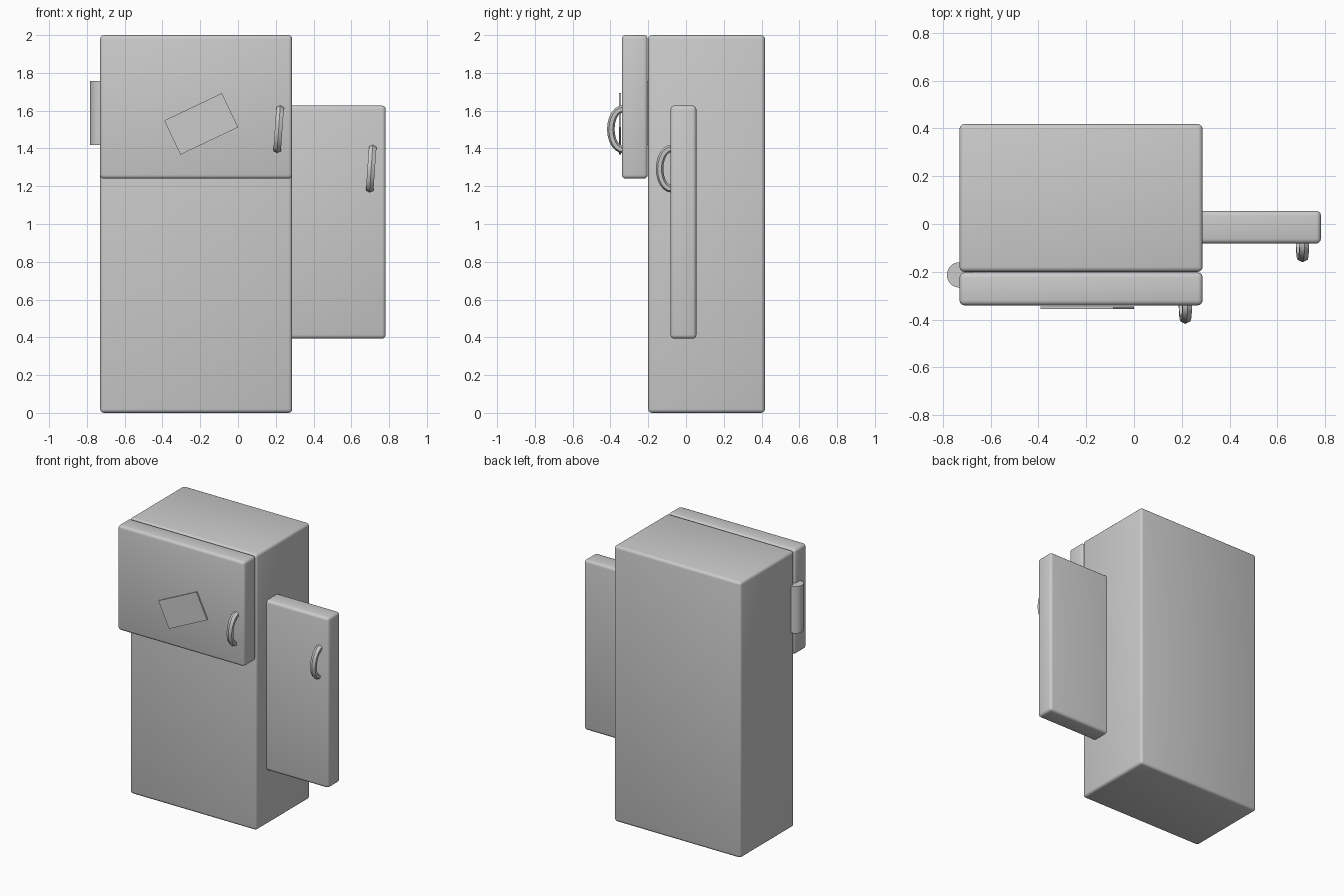
import bpy, bmesh, math
from mathutils import Matrix

if "Cube" in bpy.data.objects:
    bpy.data.objects.remove(bpy.data.objects["Cube"])


def finish(ob, angle=35):
    bpy.ops.object.select_all(action='DESELECT')
    bpy.context.view_layer.objects.active = ob
    ob.select_set(True)
    bpy.ops.object.shade_smooth_by_angle(angle=math.radians(angle))


def box(name, lo, hi, bevel=0.0, tilt=0.0):
    size = [b - a for a, b in zip(lo, hi)]
    mid = [(a + b) / 2 for a, b in zip(lo, hi)]
    bm = bmesh.new()
    bmesh.ops.create_cube(bm, size=1, matrix=Matrix.Diagonal((*size, 1)))
    if bevel:
        bmesh.ops.bevel(bm, geom=bm.edges[:], offset=bevel, segments=3,
                        profile=0.5, affect='EDGES')
    me = bpy.data.meshes.new(name)
    bm.to_mesh(me)
    bm.free()
    ob = bpy.data.objects.new(name, me)
    ob.location = mid
    ob.rotation_euler.y = tilt
    bpy.context.collection.objects.link(ob)
    finish(ob)
    return ob


def handle(name, loc, major=24, minor=6):
    # oval ring standing in the YZ plane, half sunk into its door
    bm = bmesh.new()
    rings = []
    for i in range(major):
        a = math.tau * i / major
        ring = []
        for j in range(minor):
            b = math.tau * j / minor
            y = (0.063 + 0.020 * math.cos(b)) * math.cos(a)
            z = (0.107 + 0.020 * math.cos(b)) * math.sin(a)
            ring.append(bm.verts.new((0.023 * math.sin(b), y, z)))
        rings.append(ring)
    for i in range(major):
        r, s = rings[i], rings[(i + 1) % major]
        for j in range(minor):
            k = (j + 1) % minor
            bm.faces.new((r[j], s[j], s[k], r[k]))
    bmesh.ops.recalc_face_normals(bm, faces=bm.faces[:])
    me = bpy.data.meshes.new(name)
    bm.to_mesh(me)
    bm.free()
    ob = bpy.data.objects.new(name, me)
    ob.location = loc
    ob.rotation_euler.y = math.radians(4)
    bpy.context.collection.objects.link(ob)
    finish(ob)


# Cabinet and the two doors
box("cabinet", (-0.73, -0.2, 0), (0.287, 0.418, 2), 0.02)
box("upper_door", (-0.73, -0.34, 1.24), (0.287, -0.203, 2), 0.02)
box("lower_door", (-0.235, -0.082, 0.393), (0.782, 0.055, 1.627), 0.02)

# Door handles
handle("upper_handle", (0.215, -0.335, 1.502))
handle("lower_handle", (0.705, -0.077, 1.293))

# Tilted note on the upper door
box("note", (-0.364, -0.355, 1.43), (-0.026, -0.345, 1.63), 0, -math.radians(25.4))

# Hinge barrel on the left side
bpy.ops.mesh.primitive_cylinder_add(vertices=32, radius=0.053, depth=0.34,
                                    location=(-0.73, -0.213, 1.588))
hinge = bpy.context.object
hinge.name = "hinge"
finish(hinge)
